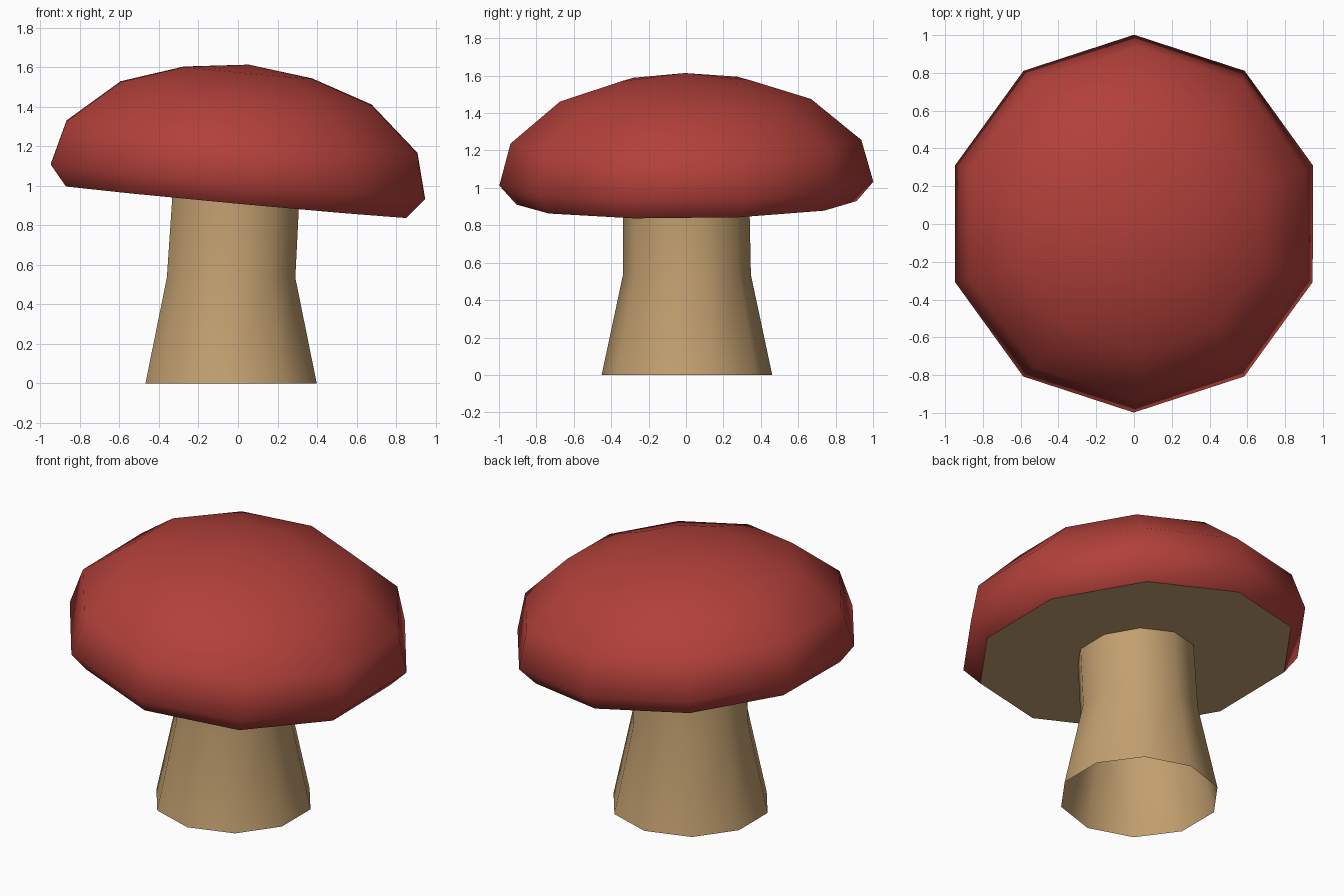
import bpy, bmesh, math
from mathutils import Matrix, Vector

if "Cube" in bpy.data.objects:
    bpy.data.objects.remove(bpy.data.objects["Cube"])

SIDES = 10


def material(name, rgb):
    m = bpy.data.materials.new(name)
    m.diffuse_color = (*rgb, 1.0)
    m.use_nodes = True
    m.node_tree.nodes["Principled BSDF"].inputs["Base Color"].default_value = m.diffuse_color
    return m


RED = material("cap red", (0.445, 0.051, 0.042))
TAN = material("stem tan", (0.546, 0.352, 0.162))

# The cap leans to the right and very slightly to the front
TILT = Matrix.Rotation(math.radians(5.3), 4, 'Y') @ Matrix.Rotation(math.radians(0.6), 4, 'X')
CAP = Matrix.Translation((-0.01, 0.003, 0.92)) @ TILT


def ring(bm, radius, matrix):
    """Ten-sided ring with a corner pointing to the back."""
    angles = [math.pi / 2 + 2 * math.pi * i / SIDES for i in range(SIDES)]
    return [bm.verts.new(matrix @ Vector((radius * math.cos(a), radius * math.sin(a), 0)))
            for a in angles]


def bridge(bm, low, high):
    for i in range(SIDES):
        j = (i + 1) % SIDES
        bm.faces.new((low[i], low[j], high[j], high[i]))


def finish(bm, name, mat):
    for f in bm.faces:
        f.smooth = True
    me = bpy.data.meshes.new(name)
    bm.to_mesh(me)
    bm.free()
    me.materials.append(mat)
    ob = bpy.data.objects.new(name, me)
    bpy.context.collection.objects.link(ob)


# Cap dome: rings of (radius, height along the cap axis), closed by an apex
bm = bmesh.new()
profile = [(0.909, 0.0), (1.0, 0.103), (0.938, 0.328), (0.671, 0.551), (0.343, 0.656)]
rings = [ring(bm, r, CAP @ Matrix.Translation((0, 0, h))) for r, h in profile]
for a, b in zip(rings, rings[1:]):
    bridge(bm, a, b)
apex = bm.verts.new(CAP @ Vector((0, 0, 0.697)))
for i in range(SIDES):
    bm.faces.new((rings[-1][i], rings[-1][(i + 1) % SIDES], apex))
finish(bm, "cap", RED)

# Flat underside of the cap
bm = bmesh.new()
bm.faces.new(reversed(ring(bm, 0.909, CAP)))
finish(bm, "cap_underside", TAN)

# Stem: flared open tube whose top meets the tilted underside
bm = bmesh.new()
foot = ring(bm, 0.456, Matrix.Translation((-0.035, 0.005, 0)))
waist = ring(bm, 0.342, Matrix.Translation((-0.035, 0.005, 0.535)))
neck = ring(bm, 0.338, Matrix.Translation((-0.012, 0.001, 0.922)) @ TILT)
bridge(bm, foot, waist)
bridge(bm, waist, neck)
finish(bm, "stem", TAN)
